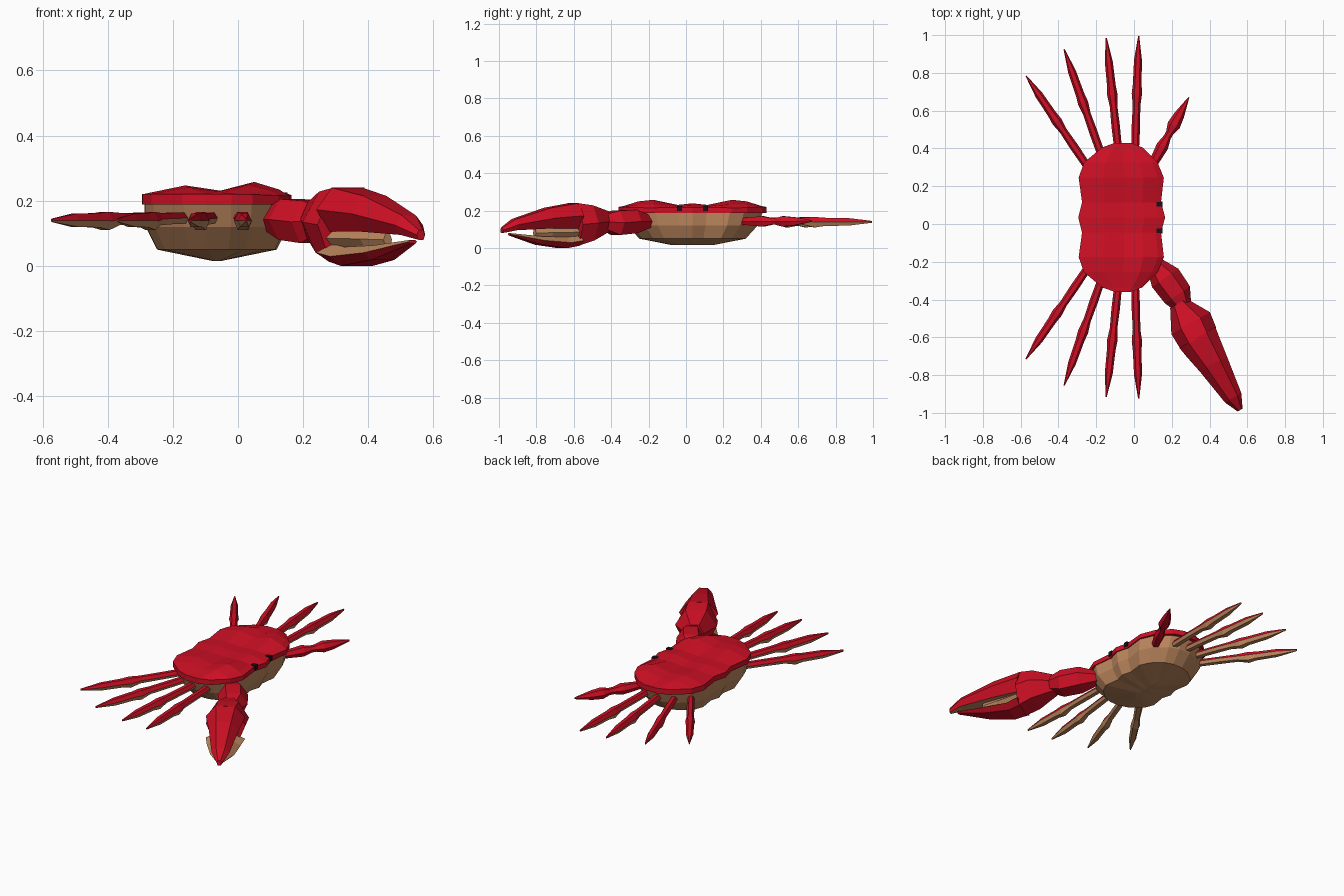
import bpy, bmesh
from mathutils import Vector

if "Cube" in bpy.data.objects:
    bpy.data.objects.remove(bpy.data.objects["Cube"])

MID = 0.035  # y of the body's symmetry plane


def material(name, color):
    m = bpy.data.materials.new(name)
    m.diffuse_color = (*color, 1)
    m.use_nodes = True
    m.node_tree.nodes["Principled BSDF"].inputs["Base Color"].default_value = m.diffuse_color
    return m


RED = material("red_shell", (0.62, 0.005, 0.018))
TAN = material("tan_belly", (0.50, 0.24, 0.11))
BLACK = material("eye_black", (0.01, 0.005, 0.01))


def loft(name, rings, mat, tan_if=None):
    """Skin a list of equal-sized rings, cap both ends; tan_if(normal) picks tan faces."""
    bm = bmesh.new()
    loops = [[bm.verts.new(p) for p in r] for r in rings]
    n = len(loops[0])
    for a, b in zip(loops, loops[1:]):
        for i in range(n):
            j = (i + 1) % n
            bm.faces.new((a[i], a[j], b[j], b[i]))
    bm.faces.new(loops[0])
    bm.faces.new(loops[-1])
    bmesh.ops.recalc_face_normals(bm, faces=bm.faces)
    bm.normal_update()
    if tan_if:
        for f in bm.faces:
            f.material_index = int(tan_if(f.normal))
    me = bpy.data.meshes.new(name)
    bm.to_mesh(me)
    bm.free()
    me.materials.append(mat)
    me.materials.append(TAN)
    ob = bpy.data.objects.new(name, me)
    bpy.context.collection.objects.link(ob)
    return ob


def limb(name, sections, tan_if=None):
    """Six-sided limb; each section is x, y, width, top z, bottom z."""
    d = Vector((sections[-1][0] - sections[0][0], sections[-1][1] - sections[0][1], 0)).normalized()
    side = Vector((-d.y, d.x, 0))
    rings = []
    for x, y, w, zt, zb in sections:
        zm = (zt + zb) / 2
        shape = ((-.5, zm), (-.25, zt), (.25, zt), (.5, zm), (.3, zb), (-.3, zb))
        rings.append([Vector((x, y, z)) + side * (s * w) for s, z in shape])
    return loft(name, rings, RED, tan_if)


def straight(name, base, tip, profile, tan_if=None):
    secs = [(base[0] + (tip[0] - base[0]) * t, base[1] + (tip[1] - base[1]) * t, w, zt, zb)
            for t, w, zt, zb in profile]
    return limb(name, secs, tan_if)


# Body stations: distance from middle, back x, front x, bump height
half = [(0, -.295, .165, .018), (.08, -.275, .143, .01), (.21, -.293, .158, .036),
        (.29, -.265, .125, .028), (.37, -.17, .045, .004), (.395, -.10, -.02, 0)]
stations = [(-d, b, f, h) for d, b, f, h in reversed(half[1:])] + half

# Upper shell with ridges running front to back
rings = []
for d, b, f, h in stations:
    y = MID + d
    top = [(b + (f - b) * u, y, .22 + h * k) for u, k in
           ((0, 0), (.29, .75), (.53, .3), (.76, 1.05), (.93, .4), (1, -.15))]
    rings.append(top + [(f, y, .188), (b, y, .188)])
loft("upper_shell", rings, RED)

# Belly, tapering to a short keel
outline = [(f, d) for d, b, f, h in stations] + [(b, d) for d, b, f, h in reversed(stations)]
cx = -.065
rings = [[(cx + (x - cx) * sx, MID + d * sy, z) for x, d in outline]
         for z, sx, sy in ((.192, .97, .95), (.12, .95, .88), (.05, .80, .72), (.015, .06, .27))]
loft("belly", rings, TAN)

# Walking legs, mirrored about the body middle
leg_profile = [(0, .04, .165, .13), (.25, .045, .163, .128), (.42, .04, .163, .125),
               (.52, .055, .166, .110), (.60, .046, .162, .118), (.80, .042, .16, .12),
               (1, .006, .145, .135)]
legs = [((-.23, .28), (-.572, .785)), ((-.16, .33), (-.37, .925)),
        ((-.08, .36), (-.147, .985)), ((.005, .36), (.025, .995))]
for i, (a, b) in enumerate(legs, 1):
    for side, s in (("left", 1), ("right", -1)):
        def flip(p):
            return (p[0], MID + s * (p[1] - MID))
        straight(f"{side}_leg_{i}", flip(a), flip(b), leg_profile, lambda n: n.z < -.3)

# Small claw
straight("small_claw", (.09, .30), (.29, .67),
         [(0, .045, .16, .125), (.3, .065, .17, .115), (.43, .04, .16, .125), (.49, .04, .16, .125),
          (.6, .07, .17, .115), (.75, .055, .165, .12), (1, .006, .15, .14)])

# Big claw: arm, palm, two fingers and inner web
limb("big_arm", [(.10, -.20, .08, .175, .11), (.165, -.285, .17, .205, .08),
                 (.23, -.375, .16, .20, .07), (.265, -.44, .09, .18, .10)])
limb("big_palm", [(.235, -.42, .10, .195, .09), (.30, -.525, .235, .228, .04),
                  (.34, -.605, .22, .24, .013)])
limb("big_upper_finger", [(.335, -.60, .22, .24, .105), (.42, -.74, .165, .215, .105),
                          (.525, -.92, .10, .155, .095), (.562, -.985, .03, .11, .08)],
     lambda n: n.z < -.8)
limb("big_lower_finger", [(.335, -.60, .22, .068, .013), (.365, -.66, .19, .058, 0),
                          (.445, -.79, .135, .063, .018), (.537, -.945, .03, .08, .068)],
     lambda n: n.z > .8)
web = limb("claw_web", [(.335, -.60, .16, .12, .05), (.41, -.73, .08, .11, .055),
                        (.46, -.81, .03, .10, .06)])
web.data.materials[0] = TAN

# Eyes in the front edge of the shell
for side, s in (("left", 1), ("right", -1)):
    y = MID + s * .07
    loft(f"{side}_eye", [[(x, y - .014, .198), (x, y + .014, .198), (x, y + .012, .226), (x, y - .012, .226)]
                         for x in (.12, .152)], BLACK)
